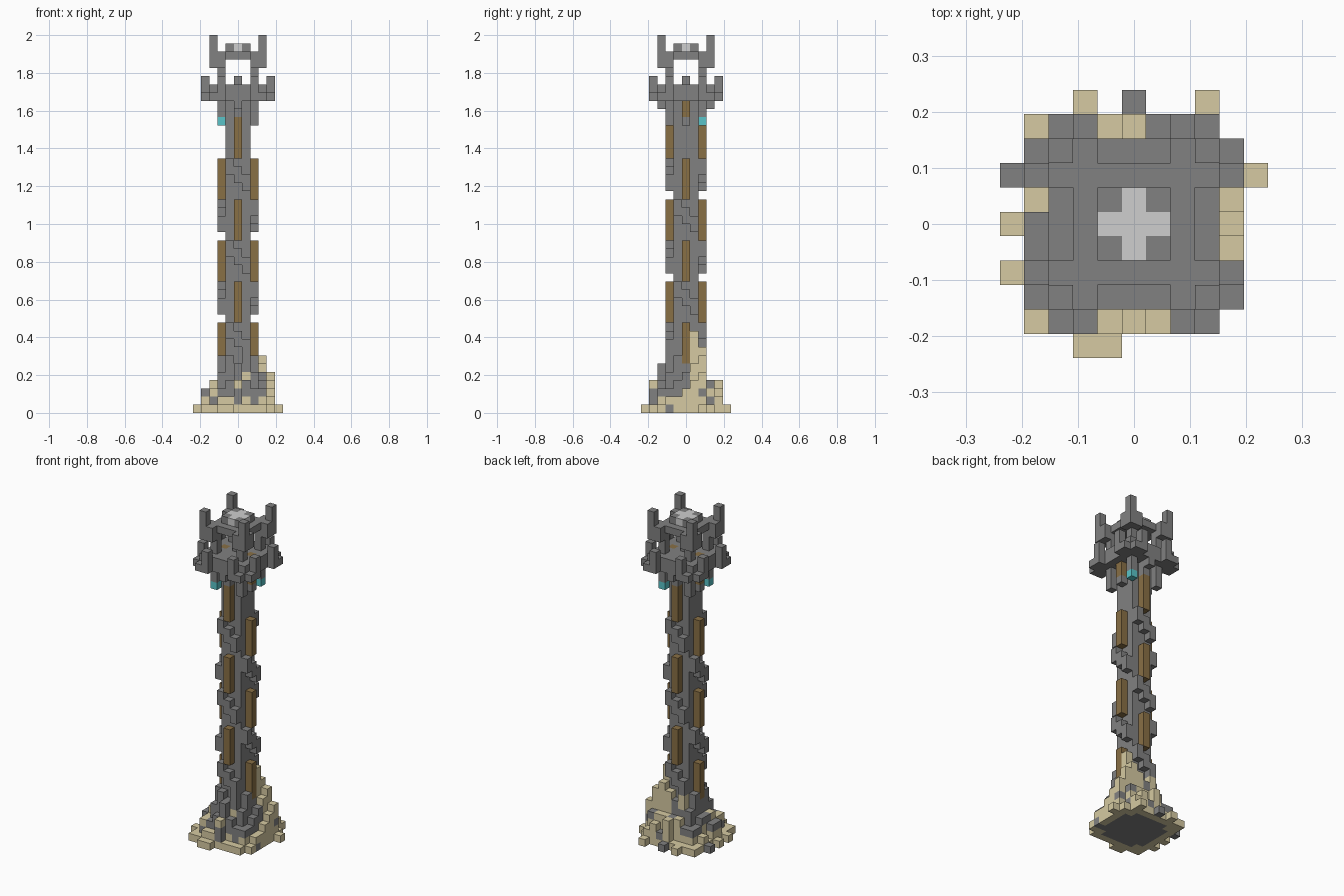
import bpy
import random

random.seed(7)
V = 2 / 46  # edge of one block

if "Cube" in bpy.data.objects:
    bpy.data.objects.remove(bpy.data.objects["Cube"], do_unlink=True)


def material(name, rgb):
    m = bpy.data.materials.new(name)
    m.use_nodes = True
    m.diffuse_color = (*rgb, 1)
    m.node_tree.nodes["Principled BSDF"].inputs["Base Color"].default_value = (*rgb, 1)
    return m


MATS = {
    "stone": material("dark stone", (0.22, 0.22, 0.22)),
    "sand": material("sand", (0.67, 0.59, 0.36)),
    "wood": material("brown wood", (0.25, 0.16, 0.06)),
    "glow": material("teal lamp", (0.1, 0.55, 0.58)),
    "pale": material("pale stone", (0.62, 0.62, 0.62)),
}

cells = {}  # block position -> (part, colour)


def box(part, colour, xs, ys, zs):
    """Fill inclusive block ranges."""
    for x in range(xs[0], xs[1] + 1):
        for y in range(ys[0], ys[1] + 1):
            for z in range(zs[0], zs[1] + 1):
                cells[x, y, z] = (part, colour)


def column(part, colour, x, y, z0, z1):
    box(part, colour, (x, x), (y, y), (z0, z1))


def turned(x, y, quarter):
    for _ in range(quarter):
        x, y = -y, x
    return x, y


# Rocky base: heights fall away from the shaft, with a dune at one corner
DUNE = {(2, 1): 10, (2, 2): 8, (3, 1): 6, (3, 2): 7, (4, 1): 4, (4, 2): 5,
        (1, 2): 7, (2, 3): 4, (3, 3): 4, (1, 3): 4, (4, 0): 3, (3, 0): 5}
GREY_RIM = {(-4, 0), (-4, -1), (1, 4)}
SAND_CHANCE = [0.9, 0.6, 0.5, 0.3]


def base_height(x, y):
    a, b = max(abs(x), abs(y)), min(abs(x), abs(y))
    if (x, y) in DUNE:
        return DUNE[x, y]
    if a <= 2:
        return (6, 7, 5)[b]
    if a == 3:
        return 6 if (x, y) == (0, -3) else (4, 4, 3, 3)[b]
    if b == 4:
        return 1 if x < 0 else 0
    if b == 0:
        return 4 if abs(y) == 4 else 3
    return random.choice((1, 2, 3)) if b < 3 else random.choice((1, 2))


for x in range(-4, 5):
    for y in range(-4, 5):
        a, b = max(abs(x), abs(y)), min(abs(x), abs(y))
        h = base_height(x, y)
        for z in range(h):
            chance = SAND_CHANCE[z] if z < 4 else 0.05
            if (x, y) in DUNE:
                chance = 0.8
            elif a <= 2:
                chance = 0.1
            sandy = random.random() < chance
            if z == h - 1 and a == 4 and b != 3:
                sandy = (x, y) not in GREY_RIM
            if z == 0 and a <= 3:
                sandy = b == 3
            column("rocky_base", "sand" if sandy else "stone", x, y, z, z)

# Loose blocks around the base
for x, y in ((-2, 5), (3, 5), (-5, 0), (-5, -2), (5, 2), (-2, -5), (-1, -5)):
    column("loose_sand_blocks", "sand", x, y, 0, 0)
for x, y in ((0, 5), (-5, 2)):
    column("loose_stone_blocks", "stone", x, y, 0, 0)

# Shaft core
box("shaft", "stone", (-1, 1), (-1, 1), (0, 37))

# Wooden strips, each standing on a stepped stone ridge, on the four faces
for q in range(4):
    start = 11 if q % 2 == 0 else 6
    for z in range(start, 36, 10):
        x, y = turned(0, -2, q)
        column("wooden_strips", "wood", x, y, z, min(z + 4, 37))
        if z > 6:
            for side in (-1, 0, 1):
                x, y = turned(side, -2, q)
                column("stone_ridges", "stone", x, y, z - 3 - side, z - 2 - side)

# Corner brackets under the platform, two of them ending in lamps
for x in (-2, 2):
    for y in (-2, 2):
        column("corner_brackets", "stone", x, y, 35, 37)
        if x == y:
            column("lamps", "glow", x, y, 35, 35)
for s in (-1, 1):
    column("platform_supports", "stone", 0, 2 * s, 36, 37)
    column("platform_supports", "stone", 0, 3 * s, 37, 37)
    # The side strips rise through the platform
    column("wooden_strips", "wood", 2 * s, 0, 35, 37)
    column("stone_ridges", "stone", 2 * s, 0, 35, 35)

# Platform with flared corners and merlons
box("platform", "stone", (-3, 3), (-3, 3), (38, 39))
for sx in (-1, 1):
    column("wooden_strips", "wood", 2 * sx, 0, 36, 39)
    for sy in (-1, 1):
        for n, top in ((2, 40), (3, 38)):
            column("platform_corners", "stone", 4 * sx, n * sy, 38, top)
            column("platform_corners", "stone", n * sx, 4 * sy, 38, top)
        # Posts, brackets and horns of the crown
        column("crown_posts", "stone", 2 * sx, 2 * sy, 40, 42)
        column("crown_brackets", "stone", 3 * sx, 2 * sy, 42, 43)
        column("crown_brackets", "stone", 2 * sx, 3 * sy, 42, 43)
        column("crown_horns", "stone", 3 * sx, 3 * sy, 42, 45)
column("centre_stone", "stone", 0, 0, 40, 40)

# Roof with a pale cross set in its top
box("roof", "stone", (-2, 2), (-2, 2), (43, 43))
box("roof", "stone", (-1, 1), (-1, 1), (44, 44))
box("roof_cross", "pale", (-1, 1), (0, 0), (44, 44))
box("roof_cross", "pale", (0, 0), (-1, 1), (44, 44))


def build(part):
    """Turn the blocks of one part into a mesh of their exposed faces."""
    verts, faces, mats, names = {}, [], [], []
    for (x, y, z), (owner, colour) in cells.items():
        if owner != part:
            continue
        if colour not in names:
            names.append(colour)
        for axis in range(3):
            u, w = (axis + 1) % 3, (axis + 2) % 3
            for sign in (-1, 1):
                near = [x, y, z]
                near[axis] += sign
                if tuple(near) in cells:
                    continue
                loop = []
                for du, dw in ((0, 0), (1, 0), (1, 1), (0, 1))[::sign]:
                    p = [x, y, z]
                    p[axis] += sign > 0
                    p[u] += du
                    p[w] += dw
                    loop.append(verts.setdefault(tuple(p), len(verts)))
                faces.append(loop)
                mats.append(names.index(colour))
    if not faces:
        return
    mesh = bpy.data.meshes.new(part)
    mesh.from_pydata([((x - 0.5) * V, (y - 0.5) * V, z * V) for x, y, z in verts], [], faces)
    for name in names:
        mesh.materials.append(MATS[name])
    for poly, index in zip(mesh.polygons, mats):
        poly.material_index = index
    bpy.context.collection.objects.link(bpy.data.objects.new(part, mesh))


for part in sorted({owner for owner, _ in cells.values()}):
    build(part)
